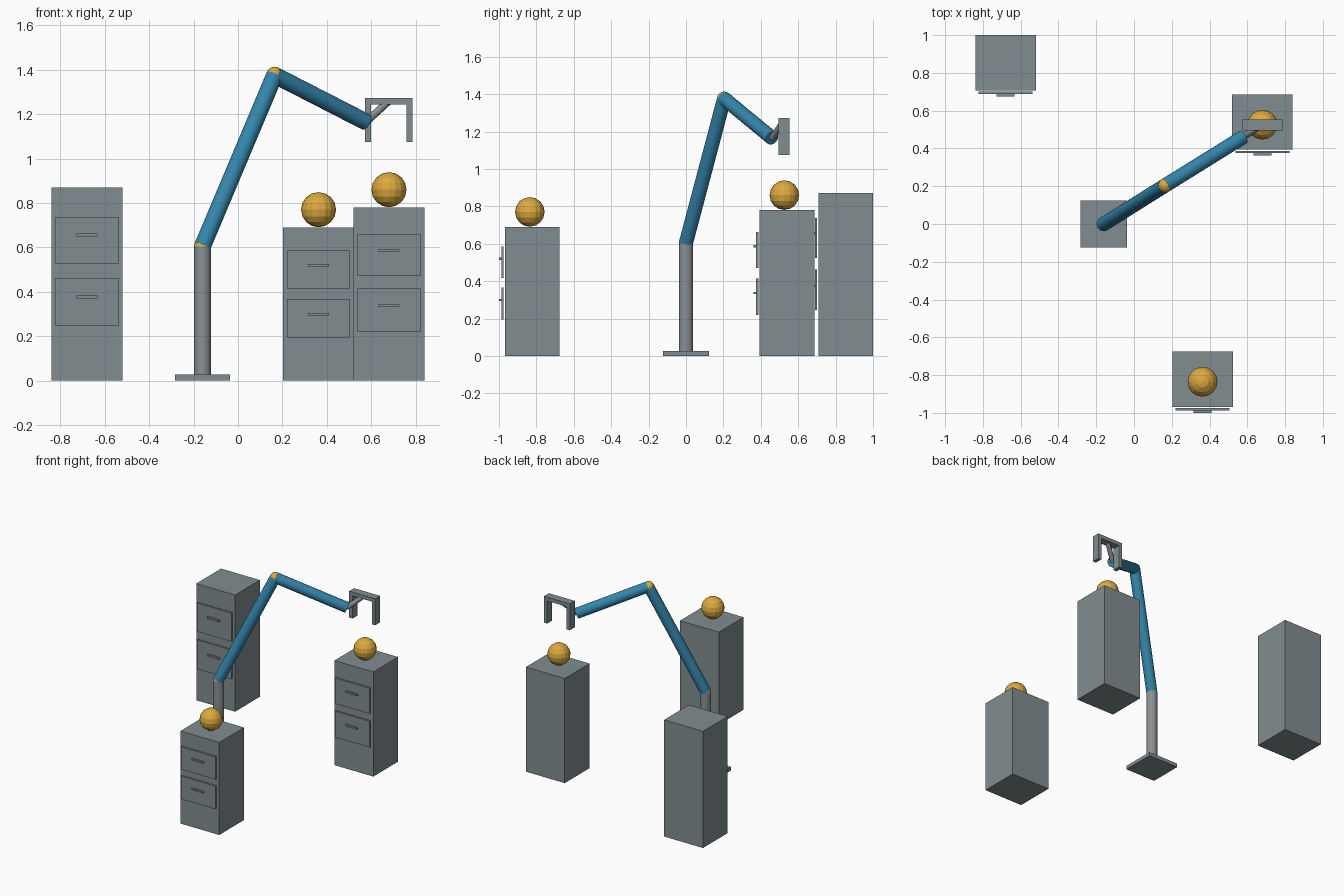
import bpy
import math
from mathutils import Vector

if "Cube" in bpy.data.objects:
    bpy.data.objects.remove(bpy.data.objects["Cube"])


def material(name, colour):
    m = bpy.data.materials.new(name)
    m.diffuse_color = (*colour, 1)
    m.use_nodes = True
    m.node_tree.nodes["Principled BSDF"].inputs["Base Color"].default_value = m.diffuse_color
    return m


GREY = material("cabinet grey", (0.22, 0.27, 0.285))
STEEL = material("post steel", (0.25, 0.28, 0.295))
BLUE = material("arm blue", (0.035, 0.24, 0.42))
ORANGE = material("ball orange", (0.72, 0.40, 0.05))


def finish(name, mat):
    ob = bpy.context.object
    ob.name = name
    ob.data.materials.append(mat)
    return ob


def box(name, x, y, z, mat=GREY):
    """Box from (min, max) pairs."""
    bpy.ops.mesh.primitive_cube_add(size=1, location=[sum(p) / 2 for p in (x, y, z)])
    ob = finish(name, mat)
    ob.scale = [p[1] - p[0] for p in (x, y, z)]
    bpy.ops.object.transform_apply(location=False, rotation=False, scale=True)


def tube(name, a, b, radius, mat):
    """Smooth cylinder between two points."""
    a, b = Vector(a), Vector(b)
    bpy.ops.mesh.primitive_cylinder_add(vertices=24, radius=radius, depth=(b - a).length,
                                        location=(a + b) / 2)
    ob = finish(name, mat)
    ob.rotation_euler = (b - a).to_track_quat('Z', 'Y').to_euler()
    bpy.ops.object.shade_smooth_by_angle(angle=math.radians(35))


def ball(name, centre, radius):
    bpy.ops.mesh.primitive_uv_sphere_add(segments=16, ring_count=8, radius=radius,
                                         location=centre)
    finish(name, ORANGE)


def cabinet(label, x, front, height):
    """Cabinet with two thin drawer fronts and bar handles."""
    box(label + "_cabinet", (x - 0.16, x + 0.16), (front, front + 0.292), (0, height))
    for i, (low, high, grip) in enumerate([(0.282, 0.532, 0.432), (0.603, 0.848, 0.753)]):
        box(f"{label}_drawer_{i}", (x - 0.142, x + 0.142), (front - 0.019, front - 0.007),
            (low * height, high * height))
        box(f"{label}_handle_{i}", (x - 0.048, x + 0.048), (front - 0.032, front - 0.019),
            ((grip - 0.008) * height, (grip + 0.008) * height))


# Cabinets, two of them carrying a ball
cabinet("tall", -0.68, 0.708, 0.87)
cabinet("middle", 0.68, 0.394, 0.78)
cabinet("short", 0.363, -0.968, 0.69)
ball("middle_ball", (0.68, 0.526, 0.86), 0.079)
ball("short_ball", (0.363, -0.835, 0.77), 0.079)

# Robot arm
shoulder, elbow, wrist = (-0.16, 0, 0.605), (0.165, 0.204, 1.376), (0.577, 0.46, 1.165)
grip = (0.678, 0.524, 1.258)
box("base_plate", (-0.284, -0.036), (-0.124, 0.124), (0, 0.027))
tube("post", (-0.16, 0, 0.027), shoulder, 0.038, STEEL)
tube("upper_arm", shoulder, elbow, 0.038, BLUE)
tube("forearm", elbow, wrist, 0.038, BLUE)
ball("shoulder_joint", shoulder, 0.038)
ball("elbow_joint", elbow, 0.038)
tube("wrist_rod", wrist, grip, 0.017, STEEL)

# Gripper
gy = (0.495, 0.553)
box("gripper_bar", (0.571, 0.785), gy, (1.244, 1.272))
box("gripper_finger_left", (0.571, 0.598), gy, (1.075, 1.244))
box("gripper_finger_right", (0.758, 0.785), gy, (1.075, 1.244))
